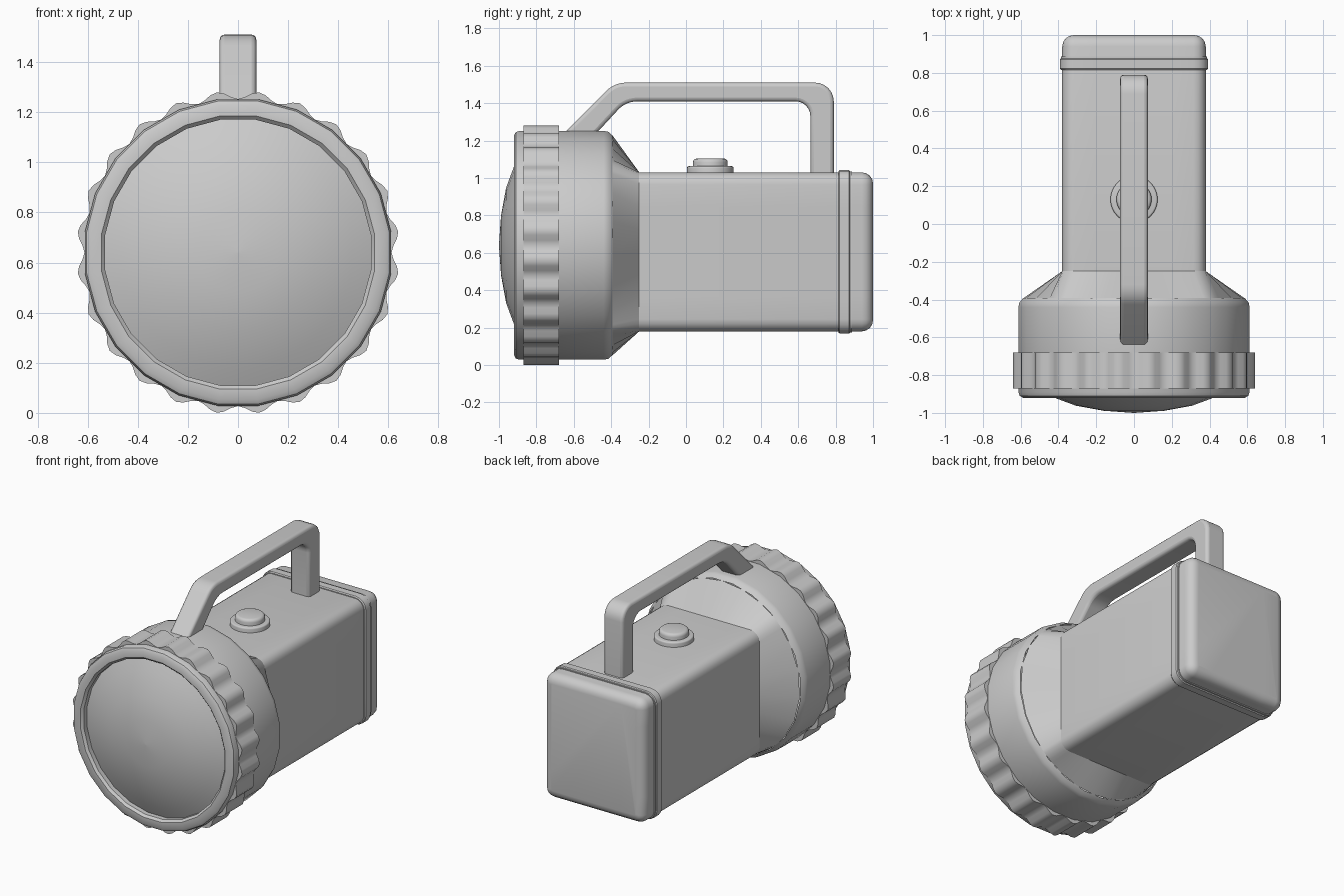
import bpy, bmesh, math
from math import sin, cos, pi

if "Cube" in bpy.data.objects:
    bpy.data.objects.remove(bpy.data.objects["Cube"])

HEAD_Z = 0.64   # axis height of the lamp head
BODY_Z = 0.605  # centre height of the battery box


def finish(name, bm, bevel=0, angle=35):
    bmesh.ops.remove_doubles(bm, verts=bm.verts, dist=1e-5)
    bmesh.ops.recalc_face_normals(bm, faces=bm.faces)
    me = bpy.data.meshes.new(name)
    bm.to_mesh(me)
    bm.free()
    ob = bpy.data.objects.new(name, me)
    bpy.context.collection.objects.link(ob)
    if bevel:
        mod = ob.modifiers.new("bevel", 'BEVEL')
        mod.width, mod.segments = bevel, 3
        mod.limit_method, mod.angle_limit = 'ANGLE', math.radians(40)
    bpy.ops.object.select_all(action='DESELECT')
    ob.select_set(True)
    bpy.context.view_layer.objects.active = ob
    bpy.ops.object.shade_smooth_by_angle(angle=math.radians(angle))
    return ob


def loft(name, rings, cap_start=False, cap_end=False, angle=35):
    bm = bmesh.new()
    loops = [[bm.verts.new(p) for p in ring] for ring in rings]
    n = len(loops[0])
    for a, b in zip(loops, loops[1:]):
        for i in range(n):
            j = (i + 1) % n
            bm.faces.new((a[i], a[j], b[j], b[i]))
    if cap_start:
        bm.faces.new(loops[0])
    if cap_end:
        bm.faces.new(loops[-1])
    return finish(name, bm, angle=angle)


def head_ring(r, y, n=24):
    # flats face straight up, down and sideways
    return [(r * cos((i + .5) * 2 * pi / n), y, HEAD_Z + r * sin((i + .5) * 2 * pi / n))
            for i in range(n)]


def box_ring(y, inset=0.0, side=5, arc=4):
    hx, hz = 0.38 - inset, 0.425 - inset
    r = max(0.065 - inset, 0.01)
    pts = []
    for k, (sx, sz) in enumerate([(1, 1), (-1, 1), (-1, -1), (1, -1)]):
        for i in range(arc + 1):
            a = (k + i / arc) * pi / 2
            pts.append((sx * (hx - r) + r * cos(a), y, BODY_Z + sz * (hz - r) + r * sin(a)))
        # intermediate points along the straight side
        p = pts[-1]
        nx, nz = [(-1, 1), (-1, -1), (1, -1), (1, 1)][k]
        a = (k + 1) * pi / 2
        q = (nx * (hx - r) + r * cos(a), y, BODY_Z + nz * (hz - r) + r * sin(a))
        for i in range(1, side + 1):
            t = i / (side + 1)
            pts.append(tuple(u + (v - u) * t for u, v in zip(p, q)))
    return pts


# lamp head shell with rounded rim and shoulder
shell = [(.535, -.87), (.535, -.905), (.55, -.92), (.592, -.92), (.61, -.91), (.617, -.89),
         (.617, -.44), (.612, -.415), (.592, -.393)]
loft("lamp_head", [head_ring(r, y) for r, y in shell])

# domed lens
lens = [(.536, -.872), (.46, -.907), (.31, -.962), (.16, -.989), (.002, -1.0)]
loft("lens", [head_ring(r, y) for r, y in lens], cap_end=True, angle=50)

# scalloped grip ring
N = 24 * 6


def scallop(y):
    pts = []
    for i in range(N):
        a = 2 * pi * i / N
        r = .629 - .016 * cos(24 * a)
        pts.append((r * cos(a), y, HEAD_Z + r * sin(a)))
    return pts


loft("grip_ring", [head_ring(.6, -.87, N), scallop(-.87), scallop(-.68), head_ring(.6, -.68, N)])

# funnel from the round head to the rectangular body
rect = box_ring(-.25)
circle = []
for x, y, z in rect:
    a = math.atan2(z - HEAD_Z, x)
    circle.append((.588 * cos(a), -.393, HEAD_Z + .588 * sin(a)))
loft("funnel", [circle, rect])

# battery body, rounded at the back
back = [(-.25, 0), (.94, 0)]
back += [(.94 + .06 * sin(t * pi / 8), .06 * (1 - cos(t * pi / 8))) for t in range(1, 5)]
loft("body", [box_ring(y, i) for y, i in back], cap_end=True)

# raised band around the end cap
band = [(.815, .01), (.815, -.006), (.822, -.012), (.872, -.012), (.877, -.006), (.888, -.006), (.888, .01)]
loft("end_cap_band", [box_ring(y, i) for y, i in band])


# carrying handle: side outline extruded across x
def arc(cy, cz, r, a0, a1, n=6):
    return [(cy + r * cos(math.radians(a0 + (a1 - a0) * i / n)),
             cz + r * sin(math.radians(a0 + (a1 - a0) * i / n))) for i in range(n + 1)]


outline = [(-.69, 1.2)] + arc(-.32, 1.36, .15, 135, 90) + arc(.69, 1.41, .10, 90, 0) + [(.79, 1.0), (.665, 1.0)]
outline += arc(.585, 1.33, .08, 0, 90) + arc(-.26, 1.27, .14, 90, 137) + [(-.515, 1.2)]
bm = bmesh.new()
face = bm.faces.new([bm.verts.new((-.073, y, z)) for y, z in outline])
ext = bmesh.ops.extrude_face_region(bm, geom=[face])
for v in ext["geom"]:
    if isinstance(v, bmesh.types.BMVert):
        v.co.x = .073
finish("handle", bm, bevel=.02)


# push button on a round base
def disc(name, r, z0, z1, rad):
    prof = [(r, z0), (r, z1 - rad)]
    prof += [(r - rad * (1 - cos(t * pi / 6)), z1 - rad + rad * sin(t * pi / 6)) for t in (1, 2, 3)]
    rings = [[(q * cos(2 * pi * i / 32), .13 + q * sin(2 * pi * i / 32), z) for i in range(32)]
             for q, z in prof]
    loft(name, rings, cap_end=True)


disc("button_base", .125, 1.0, 1.063, .01)
disc("button", .093, 1.04, 1.104, .02)
